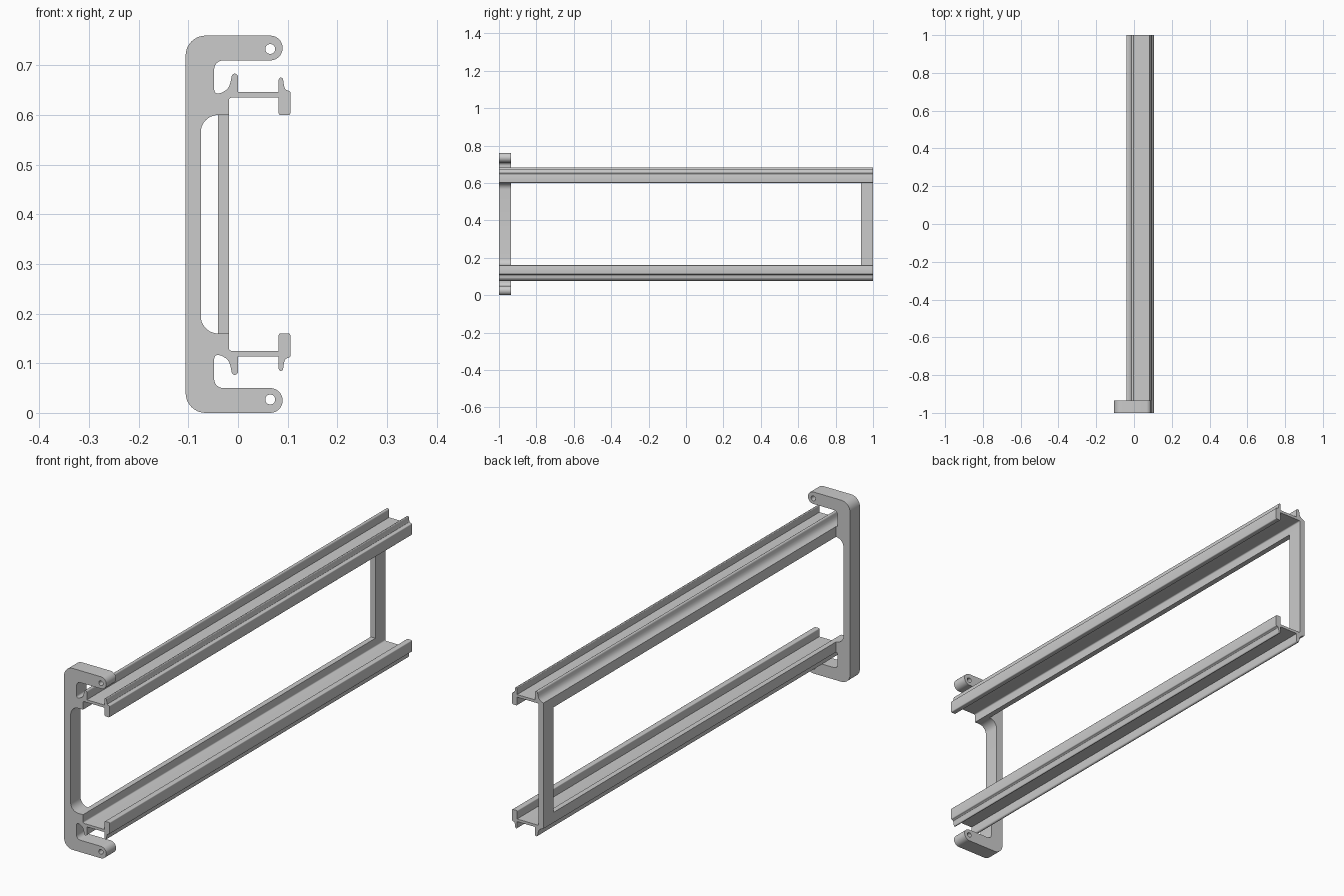
import bpy, bmesh
from math import radians, sin, cos, pi

if "Cube" in bpy.data.objects:
    bpy.data.objects.remove(bpy.data.objects["Cube"])

MID = 0.38  # height of the mirror plane between upper and lower halves


def arc(cx, cz, r, a0, a1, n=8):
    angles = [radians(a0 + (a1 - a0) * i / n) for i in range(n + 1)]
    return [(cx + r * cos(a), cz + r * sin(a)) for a in angles]


def flip(points):
    return [(x, 2 * MID - z) for x, z in reversed(points)]


def extrude_profile(name, loops, y0, y1):
    """Fill closed x-z loops (inner loops become holes) and extrude along y."""
    cu = bpy.data.curves.new(name, 'CURVE')
    cu.dimensions = '2D'
    cu.fill_mode = 'BOTH'
    cu.extrude = (y1 - y0) / 2
    for loop in loops:
        sp = cu.splines.new('POLY')
        sp.points.add(len(loop) - 1)
        for p, (x, z) in zip(sp.points, loop):
            p.co = (x, z, 0, 1)
        sp.use_cyclic_u = True
    ob = bpy.data.objects.new(name, cu)
    ob.rotation_euler = (pi / 2, 0, 0)
    ob.location = (0, (y0 + y1) / 2, 0)
    bpy.context.collection.objects.link(ob)
    bpy.ops.object.select_all(action='DESELECT')
    ob.select_set(True)
    bpy.context.view_layer.objects.active = ob
    bpy.ops.object.convert(target='MESH')
    ob = bpy.context.object
    bm = bmesh.new()
    bm.from_mesh(ob.data)
    bmesh.ops.remove_doubles(bm, verts=bm.verts, dist=1e-5)
    bmesh.ops.recalc_face_normals(bm, faces=bm.faces)
    bm.to_mesh(ob.data)
    bm.free()
    bpy.ops.object.shade_smooth_by_angle(angle=radians(30))
    return ob


# Front bracket: C shape with hooked arms, pin holes and rail seats
half = (arc(-0.0655, 0.72, 0.04, 180, 90)
        + arc(0.065, 0.735, 0.025, 90, -90, 14)
        + arc(-0.03, 0.692, 0.018, 90, 180)
        + arc(-0.04, 0.651, 0.008, 180, 270, 5)
        + arc(-0.04, 0.565, 0.035, 90, 180, 10))
hole = arc(0.065, 0.733, 0.01, 0, 345, 23)
extrude_profile("end_bracket", [half + flip(half), hole, flip(hole)], -1, -0.935)

# Rails: channel section with curved left lip and hooked right flange
rail = ([(-0.04, 0.60), (-0.04, 0.643), (-0.033, 0.645), (-0.024, 0.650),
         (-0.018, 0.657), (-0.015, 0.666)]
        + arc(-0.0065, 0.677, 0.0065, 180, 0)
        + [(0, 0.646), (0.082, 0.646)]
        + arc(0.0865, 0.671, 0.0045, 180, 0, 6)
        + [(0.0925, 0.660), (0.0945, 0.653), (0.098, 0.650)]
        + arc(0.1015, 0.645, 0.004, 90, 0, 4)
        + arc(0.1015, 0.604, 0.004, 0, -90, 4)
        + arc(0.086, 0.604, 0.004, -90, -180, 4)
        + [(0.082, 0.635)]
        + arc(-0.013, 0.630, 0.005, 90, 180, 4)
        + [(-0.018, 0.60)])
extrude_profile("upper_rail", [rail], -1, 1)
extrude_profile("lower_rail", [flip(rail)], -1, 1)

# Rear strut joining the two rails
strut = [(-0.04, 0.16), (-0.04, 0.60), (-0.018, 0.60), (-0.018, 0.16)]
extrude_profile("rear_strut", [strut], 0.935, 1)
